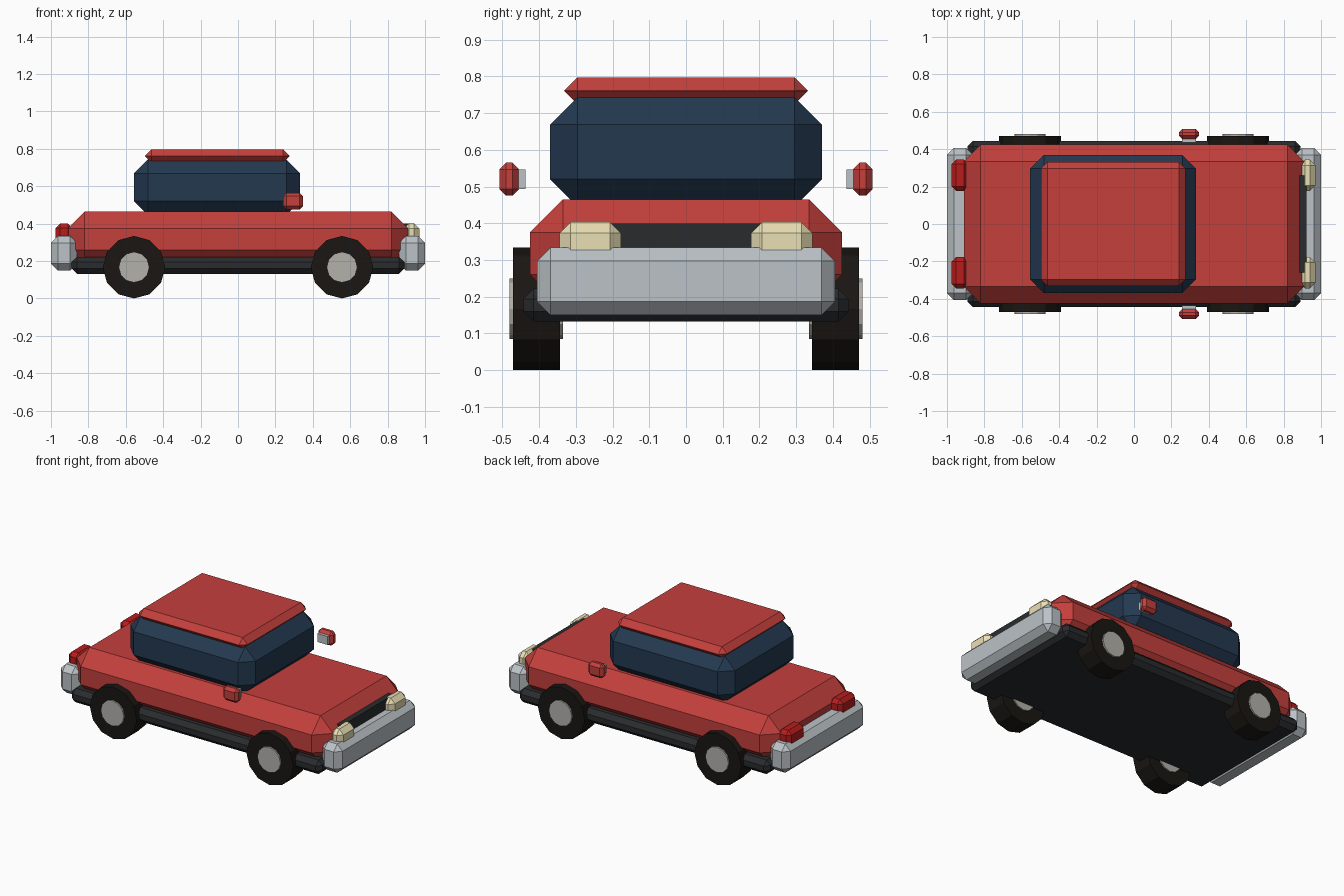
import bpy, bmesh, math
from mathutils import Matrix

if "Cube" in bpy.data.objects:
    bpy.data.objects.remove(bpy.data.objects["Cube"])


def material(name, rgb):
    m = bpy.data.materials.new(name)
    m.diffuse_color = (*rgb, 1)
    m.use_nodes = True
    m.node_tree.nodes["Principled BSDF"].inputs["Base Color"].default_value = m.diffuse_color
    return m


RED = material("red paint", (0.55, 0.05, 0.045))
GLASS = material("dark blue glass", (0.017, 0.04, 0.08))
DARK = material("charcoal", (0.022, 0.024, 0.027))
TYRE = material("tyre rubber", (0.010, 0.008, 0.006))
HUB = material("hub", (0.45, 0.44, 0.40))
CHROME = material("chrome", (0.50, 0.54, 0.57))
CREAM = material("headlight cream", (0.82, 0.74, 0.46))
LAMP = material("tail red", (0.48, 0.012, 0.012))


def finish(bm, name, mat):
    bmesh.ops.recalc_face_normals(bm, faces=bm.faces)
    me = bpy.data.meshes.new(name)
    bm.to_mesh(me)
    bm.free()
    me.materials.append(mat)
    ob = bpy.data.objects.new(name, me)
    bpy.context.collection.objects.link(ob)
    return ob


def box(name, xs, ys, zs, chamfer, mat):
    """Box spanning the given ranges with every edge chamfered once."""
    bm = bmesh.new()
    bmesh.ops.create_cube(bm, size=1)
    for v in bm.verts:
        v.co = [(r[0] + r[1]) / 2 + c * (r[1] - r[0])
                for c, r in zip(v.co, (xs, ys, zs))]
    if chamfer:
        bmesh.ops.bevel(bm, geom=bm.edges[:], offset=chamfer, segments=1,
                        affect='EDGES', profile=0.5)
    return finish(bm, name, mat)


def disc(name, x, y, z, radius, width, mat):
    """Twelve-sided cylinder lying along y."""
    bm = bmesh.new()
    bmesh.ops.create_cone(bm, cap_ends=True, segments=12, radius1=radius,
                          radius2=radius, depth=width,
                          matrix=Matrix.Translation((x, y, z)) @ Matrix.Rotation(math.pi / 2, 4, 'X'))
    return finish(bm, name, mat)


def span(a, b, s):
    return (a, b) if s > 0 else (-b, -a)


# Body shell, chassis, cabin and roof
box("body", (-0.91, 0.91), (-0.425, 0.425), (0.17, 0.465), 0.09, RED)
box("chassis", (-0.89, 0.89), (-0.443, 0.443), (0.132, 0.222), 0.028, DARK)
box("cabin_glass", (-0.556, 0.332), (-0.37, 0.37), (0.446, 0.743), 0.074, GLASS)
box("roof", (-0.498, 0.276), (-0.332, 0.332), (0.724, 0.797), 0.036, RED)
box("grille", (0.86, 0.922), (-0.26, 0.26), (0.24, 0.40), 0, DARK)

# Bumpers front and rear
for s, end in ((1, "front"), (-1, "rear")):
    box(end + "_bumper", span(0.86, 1.0, s), (-0.406, 0.406), (0.15, 0.334), 0.037, CHROME)

for s, side in ((1, "left"), (-1, "right")):
    # Lamps
    lamp_y = span(0.177, 0.344, s)
    box(side + "_headlight", (0.885, 0.97), lamp_y, (0.285, 0.403), 0.03, CREAM)
    box(side + "_tail_light", (-0.975, -0.885), lamp_y, (0.285, 0.40), 0.024, LAMP)
    # Door mirrors with their inner stubs
    box(side + "_mirror", (0.24, 0.348), span(0.455, 0.508, s), (0.475, 0.565), 0.018, RED)
    box(side + "_mirror_stub", (0.257, 0.331), span(0.437, 0.47, s), (0.493, 0.547), 0, CHROME)
    # Wheels
    for x, end in ((0.556, "front"), (-0.556, "rear")):
        disc(f"{end}_{side}_tyre", x, s * 0.407, 0.167, 0.167, 0.128, TYRE)
        disc(f"{end}_{side}_hub", x, s * 0.408, 0.167, 0.082, 0.146, HUB)
